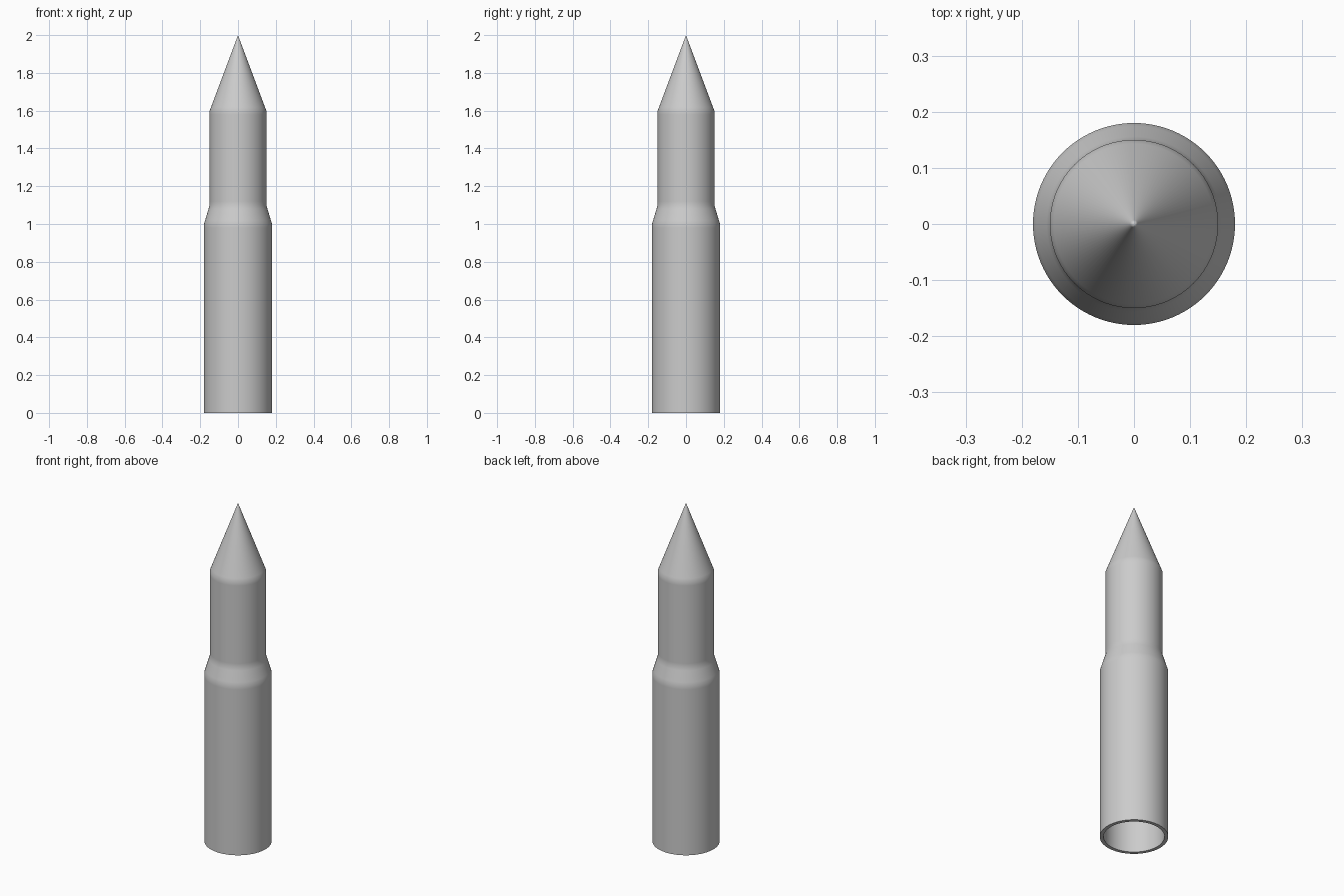
import bpy, bmesh, math

cube = bpy.data.objects.get("Cube")
if cube:
    bpy.data.objects.remove(cube)

SEGMENTS = 96

grey = bpy.data.materials.new("metal_grey")
grey.use_nodes = True
colour = (0.6, 0.6, 0.6, 1)
grey.diffuse_color = colour
grey.node_tree.nodes["Principled BSDF"].inputs["Base Color"].default_value = colour


def with_support_loops(profile, gap=0.02):
    """Add a ring either side of each inner corner to keep the shading tight."""
    points = [profile[0]]
    for (r0, z0), (r1, z1) in zip(profile, profile[1:]):
        t = gap / math.hypot(r1 - r0, z1 - z0)
        points += [(r0 + (r1 - r0) * s, z0 + (z1 - z0) * s) for s in (t, 1 - t)]
        points.append((r1, z1))
    return points


def lathe(name, profile):
    """Spin a closed (radius, height) outline around the z axis."""
    bm = bmesh.new()
    verts = [bm.verts.new((r, 0, z)) for r, z in profile]
    edges = [bm.edges.new(pair) for pair in zip(verts, verts[1:])]
    bmesh.ops.spin(bm, geom=verts + edges, cent=(0, 0, 0), axis=(0, 0, 1),
                   angle=math.tau, steps=SEGMENTS, use_merge=True)
    bmesh.ops.remove_doubles(bm, verts=bm.verts, dist=0.0001)
    bmesh.ops.recalc_face_normals(bm, faces=bm.faces)
    mesh = bpy.data.meshes.new(name)
    bm.to_mesh(mesh)
    bm.free()
    mesh.materials.append(grey)
    obj = bpy.data.objects.new(name, mesh)
    bpy.context.collection.objects.link(obj)
    bpy.ops.object.select_all(action="DESELECT")
    obj.select_set(True)
    bpy.context.view_layer.objects.active = obj
    bpy.ops.object.shade_smooth_by_angle(angle=math.radians(30))
    return obj


# Outer skin: wide tube, shoulder, narrow tube, pointed nose
outer = [(0.18, 0), (0.18, 1.0), (0.15, 1.1), (0.15, 1.6), (0, 2.0)]
# Inner wall follows the skin, leaving the base open
inner = [(0, 1.94), (0.13, 1.6), (0.13, 1.1), (0.16, 1.0), (0.16, 0)]

lathe("hollow_rocket_body",
      with_support_loops(outer) + with_support_loops(inner) + [outer[0]])

# The outline passes along the axis between the two tips; drop those loose edges
body = bpy.data.objects["hollow_rocket_body"]
bm = bmesh.new()
bm.from_mesh(body.data)
bmesh.ops.delete(bm, geom=[e for e in bm.edges if not e.link_faces], context="EDGES")
bm.to_mesh(body.data)
bm.free()
